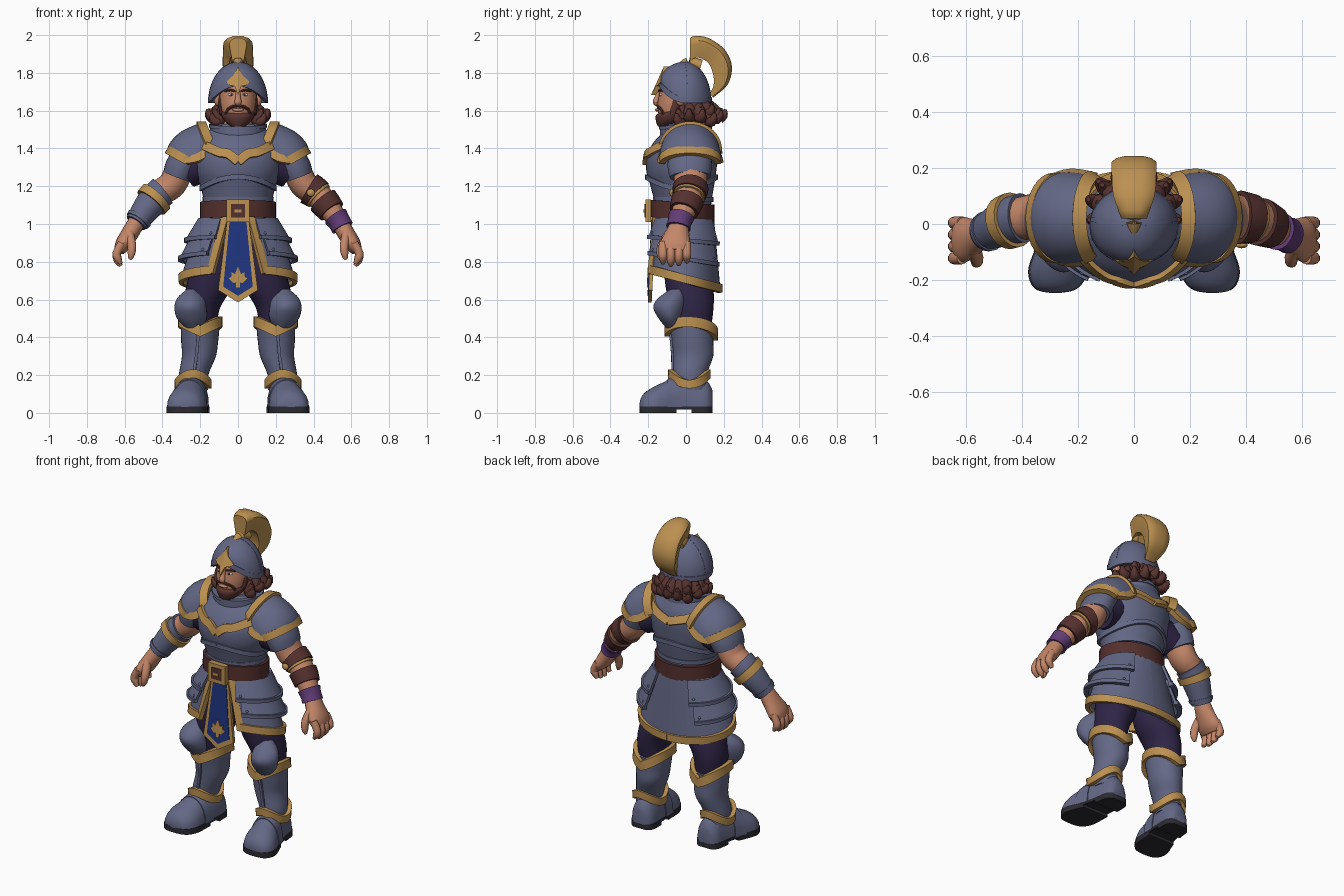
import bpy, bmesh, math, random
from mathutils import Vector, Matrix
from math import sin, cos, pi, radians, sqrt

if "Cube" in bpy.data.objects:
    bpy.data.objects.remove(bpy.data.objects["Cube"])
random.seed(4)
parts = []


def material(name, *rgb):
    m = bpy.data.materials.new(name)
    m.use_nodes = True
    m.diffuse_color = (*rgb, 1)
    m.node_tree.nodes["Principled BSDF"].inputs["Base Color"].default_value = (*rgb, 1)
    return m


steel = material("blue grey steel", .125, .137, .235)
gold = material("gold trim", .5, .28, .08)
skin = material("skin", .55, .24, .14)
leather = material("leather brown", .09, .03, .027)
hair = material("hair brown", .1, .035, .03)
navy = material("navy cloth", .028, .018, .06)
blue = material("blue cloth", .014, .035, .21)
purple = material("purple wrap", .12, .045, .18)
black = material("dark sole", .025, .023, .03)
white = material("eye white", .7, .65, .6)


# ---- helpers ----
def build(name, bm, mat, mirror=False, thick=0):
    bmesh.ops.remove_doubles(bm, verts=bm.verts, dist=1e-5)
    bmesh.ops.recalc_face_normals(bm, faces=bm.faces)
    me = bpy.data.meshes.new(name)
    bm.to_mesh(me)
    bm.free()
    me.materials.append(mat)
    ob = bpy.data.objects.new(name, me)
    bpy.context.scene.collection.objects.link(ob)
    if thick:
        mod = ob.modifiers.new("thickness", 'SOLIDIFY')
        mod.thickness, mod.offset = thick, 0
    if mirror:
        ob.modifiers.new("mirror", 'MIRROR')
    parts.append(ob)


def loft(name, rings, mat, around=True, wrap=False, cap=True, **kw):
    bm = bmesh.new()
    vs = [[bm.verts.new(p) for p in r] for r in rings]
    n = len(vs[0])
    for a, b in zip(vs, vs[1:] + vs[:1] if wrap else vs[1:]):
        for j in range(n if around else n - 1):
            k = (j + 1) % n
            bm.faces.new((a[j], a[k], b[k], b[j]))
    if cap and around and not wrap:
        bm.faces.new(vs[0])
        bm.faces.new(vs[-1])
    build(name, bm, mat, **kw)


def smooth(rows, k=5):
    out, last = [], len(rows) - 1
    for i in range(last):
        quad = rows[max(i - 1, 0)], rows[i], rows[i + 1], rows[min(i + 2, last)]
        for t in (s / k for s in range(k)):
            out.append([q + ((r - p) * t + (2*p - 5*q + 4*r - u) * t*t + (3*q - p - 3*r + u) * t**3) / 2
                        for p, q, r, u in zip(*quad)])
    return out + [list(rows[-1])]


def power(v, p):
    return math.copysign(abs(v) ** p, v)


def column(name, rows, mat, p=1, n=28, **kw):
    """Stacked ovals: z, centre x, centre y, radius x, radius y."""
    angles = [2 * pi * i / n for i in range(n)]
    loft(name, [[(x + rx * power(cos(a), p), y + ry * power(sin(a), p), z) for a in angles]
                for z, x, y, rx, ry in smooth(rows)], mat, **kw)


def limb(name, rows, mat, n=16, k=4, **kw):
    """Tube along a path: x, y, z, radius along y, radius across."""
    rows = smooth(rows, k) if k else rows
    pts, rings = [Vector(r[:3]) for r in rows], []
    for i, r in enumerate(rows):
        t = (pts[min(i + 1, len(pts) - 1)] - pts[max(i - 1, 0)]).normalized()
        u = Vector((0, 1, 0))
        u = (u - t * u.dot(t)).normalized()
        v = t.cross(u)
        rings.append([pts[i] + u * r[3] * cos(2*pi*j/n) + v * r[4] * sin(2*pi*j/n) for j in range(n)])
    loft(name, rings, mat, **kw)


def strap(name, path, mat, w, t, c, closed=False, **kw):
    """Flat band along a path, facing away from centre c."""
    path, rings = [Vector(p) for p in path], []
    m = len(path)
    for i, p in enumerate(path):
        ahead = path[(i + 1) % m] if closed else path[min(i + 1, m - 1)]
        behind = path[i - 1] if closed else path[max(i - 1, 0)]
        d = (ahead - behind).normalized()
        out = p - Vector((c[0], c[1], p.z if c[2] is None else c[2]))
        out = (out - d * out.dot(d)).normalized()
        b, o = d.cross(out) * w / 2, out * t / 2
        rings.append([p - b - o, p + b - o, p + b + o, p - b + o])
    loft(name, rings, mat, wrap=closed, **kw)


def oval(cx, cy, rx, ry, height, n=36):
    return [(cx + rx * cos(a), cy + ry * sin(a), height(a)) for a in (2*pi*i/n for i in range(n))]


def plate(name, outline, mat, t, depth, mirror=True):
    """Outline in x and z, laid on the depth rule and thickened backward."""
    loft(name, [[(x, depth(x, z) + d, z) for x, z in outline] for d in (0, t)], mat, mirror=mirror)


def ball(name, centre, size, mat, mirror=True):
    bm = bmesh.new()
    mat4 = Matrix.Translation(centre) @ Matrix.Diagonal((*size, 1))
    bmesh.ops.create_uvsphere(bm, u_segments=14, v_segments=8, radius=1, matrix=mat4)
    build(name, bm, mat, mirror=mirror)


# ---- boots and legs ----
FOOT = smooth([(.14, .23, .04, .12), (.11, .23, .072, .17), (.03, .235, .08, .2), (-.05, .248, .087, .195),
               (-.12, .263, .1, .162), (-.17, .272, .104, .138), (-.215, .277, .088, .11),
               (-.238, .28, .06, .08), (-.246, .281, .02, .05)], 3)


def foot(name, rows, grow):
    loft(name, [[(x + (w + grow) * cos(a), y, .03 + (h + grow - .03) * max(sin(a), 0) ** .9)
                 for a in (2*pi*i/24 for i in range(24))] for y, x, w, h in rows], steel, mirror=True)


foot("boot_foot", FOOT, 0)
foot("instep_plate", FOOT[8:12], .005)
for name, rows, low in (("boot_heel", FOOT[:7], 0), ("sole_arch", FOOT[6:10], .018), ("sole_front", FOOT[9:], 0)):
    edge = [(x + w + .003, y) for y, x, w, h in rows] + [(x - w - .003, y) for y, x, w, h in rows[::-1]]
    loft(name, [[(x, y, z) for x, y in edge] for z in (low, .035)], black, mirror=True)
column("boot_shaft", [(.12, .235, .03, .075, .085), (.2, .235, .022, .078, .088), (.3, .207, .038, .09, .106),
                      (.38, .203, .035, .098, .11), (.46, .2, .03, .103, .118)], steel, mirror=True)
strap("ankle_trim", oval(.238, .018, .085, .1, lambda a: .18 - .028 * cos(2 * a)), gold,
      .045, .025, (.238, .018, None), True, mirror=True)
strap("boot_cuff", oval(.2, .028, .104, .128, lambda a: .422 + .06 * abs(cos(a)) - .01 * sin(a)), gold,
      .055, .026, (.2, .028, None), True, mirror=True)
strap("shin_ridge", [(.235, -.07, .2), (.22, -.072, .3), (.21, -.083, .42)], steel, .016, .012,
      (.215, .03, None), mirror=True)
column("knee_guard", [(.45, .235, -.07, .04, .035), (.5, .245, -.085, .078, .06), (.56, .252, -.09, .084, .083),
                      (.61, .25, -.075, .07, .07), (.655, .245, -.05, .025, .03)], steel, p=1.15, mirror=True)
column("trouser_leg", [(.43, .2, .03, .085, .1), (.55, .195, .03, .098, .115), (.65, .16, .02, .118, .125),
                       (.75, .135, .0, .115, .115), (.9, .1, -.01, .09, .1)], navy, mirror=True)


# ---- skirt, hip plates and tabard ----
def skirt(a, t, off=0):
    rx, ry = .185 + .117 * t ** .9 + off, .15 + .037 * t + off
    return (rx * cos(a), -.01 + ry * sin(a), 1.04 + (.69 - .055 * sin(a) - 1.04) * t)


def span(lo, hi, n=20):
    return [lo + (hi - lo) * i / n for i in range(n + 1)]


def opening(t):
    return -math.acos((.065 + .075 * t) / (.185 + .117 * t ** .9))


axis = (0, -.01, None)
loft("skirt", [[skirt(a, t) for a in span(opening(t), pi / 2)] for t in span(0, 1, 8)], steel,
     around=False, mirror=True, thick=.014)
strap("skirt_hem", [skirt(a, .94, .006) for a in span(opening(1), pi / 2)], gold, .045, .025, axis, mirror=True)
strap("skirt_front_trim", [skirt(opening(t), t, .006) for t in span(0, 1, 8)], gold, .04, .025, axis, mirror=True)
for name, lo, hi, t0, t1 in (("lower_hip_plate", -58, 55, .25, .66), ("upper_hip_plate", -64, 60, .04, .38)):
    lo, hi = radians(lo), radians(hi)
    loft(name, [[skirt(a, t, .012 + .028 * (t - t0) / (t1 - t0)) for a in span(lo, hi)]
                for t in span(t0, t1, 5)], steel, around=False, mirror=True, thick=.016)
    strap(name + "_rim", [skirt(a, t1 - .02, .04) for a in span(lo, hi)], steel, .022, .028, axis, mirror=True)
    for a in (lo + .12, hi - .12):
        ball("hip_rivet", skirt(a, t1 - .09, .04), (.008, .008, .008), steel)


def hang(x, z):
    return -.18 - .05 * (1.02 - z)


plate("tabard_border", [(0, 1.04), (.055, 1.04), (.105, .65), (0, .585)], gold, .02, hang)
plate("tabard_cloth", [(0, 1.04), (.042, 1.04), (.078, .668), (0, .62)], blue, .008, lambda x, z: hang(x, z) - .004)
plate("leaf_ornament", [(0, .775), (.016, .735), (.036, .745), (.034, .722), (.05, .712), (.026, .688),
                        (.01, .69), (.01, .665), (0, .665)], gold, .008, lambda x, z: hang(x, z) - .01)
strap("belt", oval(0, -.02, .186, .155, lambda a: 1.07 - .012 * sin(a)), leather, .09, .03, (0, -.02, None), True)
for name, s, mat, y in (("buckle", .06, gold, -.215), ("buckle_inset", .036, leather, -.219)):
    plate(name, [(0, 1.07 - s), (s, 1.07 - s), (s, 1.07 + s), (0, 1.07 + s)], mat, .03, lambda x, z: y)
plate("buckle_prong", [(0, 1.062), (.018, 1.062), (.018, 1.078), (0, 1.078)], gold, .01, lambda x, z: -.224)

# ---- torso ----
TORSO = [(1, 0, -.01, .17, .14), (1.1, 0, -.015, .176, .148), (1.2, 0, -.02, .2, .168), (1.28, 0, -.025, .228, .185),
         (1.36, 0, -.02, .236, .188), (1.43, 0, -.005, .22, .168), (1.49, 0, .01, .16, .13), (1.53, 0, .01, .12, .11)]
column("breastplate", TORSO, steel, n=36)


def on_torso(x, z, side):
    _, _, cy, rx, ry = min(smooth(TORSO, 8), key=lambda r: abs(r[0] - z))
    return (x, cy + side * (ry + .006) * sqrt(max(0, 1 - (x / rx) ** 2)), z)


for name, side, pts in (("chest_chevron", -1, [(.19, 1.42), (.1, 1.38), (.05, 1.37), (0, 1.33)]),
                        ("back_chevron", 1, [(.18, 1.45), (.1, 1.42), (.05, 1.405), (0, 1.39)])):
    strap(name, [on_torso(x, z, side) for x, z in smooth(pts)], gold, .048, .022, (0, 0, 1.3), mirror=True)
for side in (-1, 1):
    strap("chest_lower_rim", [on_torso(.197 * sin(a), 1.25 - .062 * sin(a) ** 2, side) for a in span(0, pi / 2, 14)],
          steel, .026, .016, (0, -.02, None), mirror=True)
strap("waist_rim", oval(0, -.015, .179, .152, lambda a: 1.13), steel, .025, .016, (0, -.015, None), True)
strap("collar", oval(0, 0, .137, .128, lambda a: 1.49 + .012 * sin(a)), steel, .075, .02, (0, 0, None), True)
strap("collar_rim", oval(0, 0, .14, .131, lambda a: 1.52 + .012 * sin(a)), steel, .018, .026, (0, 0, None), True)

# ---- shoulders ----
ARCS = smooth([(.145, 1.4, .05, .127, .142), (.2, 1.36, .094, .122, .153), (.24, 1.345, .112, .08, .155),
               (.275, 1.34, .088, .048, .146)], 3)


def shoulder(row, a):
    x, z, tx, tz, d = row
    return (x + tx * cos(a), .022 + d * sin(a), z + tz * cos(a))


sweep, core = span(-1.65, 1.65), (.2, .022, 1.3)
loft("pauldron", [[shoulder(r, a) for a in sweep] for r in ARCS], steel, around=False, mirror=True, thick=.02)
for name, row, w in (("pauldron_inner_trim", ARCS[0], .05), ("pauldron_outer_trim", ARCS[-1], .045)):
    strap(name, [shoulder(row, a) for a in sweep], gold, w, .032, core, mirror=True)
for a in (-1.6, 1.6):
    strap("pauldron_side_trim", [shoulder(r, a) for r in ARCS], gold, .042, .03, core, mirror=True)
limb("shoulder_lining", [(.16, 0, 1.33, .11, .1), (.27, .02, 1.28, .095, .09)], navy, mirror=True)
limb("upper_arm_plate", [(.26, .02, 1.38, .12, .08), (.3, .02, 1.3, .117, .086), (.32, .022, 1.25, .108, .079)],
     steel, n=24, mirror=True)

# ---- arms and hands ----
ARM = smooth([(.3, .02, 1.32, .09, .075), (.345, .025, 1.215, .086, .075), (.41, .02, 1.165, .076, .07),
              (.47, 0, 1.1, .07, .066), (.54, -.035, 1.005, .05, .047)], 6)
limb("arm", ARM, skin, k=0, mirror=True)


def cuff(name, side, first, last, grow, mat):
    limb(name, [(side * x, y, z, a + grow, b + grow) for x, y, z, a, b in ARM[first:last + 1]], mat, k=0, n=20)


cuff("vambrace", -1, 11, 24, .012, steel)
cuff("vambrace_end", -1, 22, 23, .018, steel)
cuff("vambrace_gold_ring", -1, 14, 17, .026, gold)
for name, first, last, grow, mat in (("elbow_wrap", 9, 13, .015, leather), ("elbow_wrap_rim", 13, 14, .009, gold),
                                     ("forearm_wrap", 16, 20, .014, leather)):
    cuff(name, 1, first, last, grow, mat)
limb("wrist_wrap", [(.517, -.025, 1.04, .07, .066), (.537, -.034, 1.01, .063, .06), (.553, -.041, .98, .066, .06)],
     purple, n=20, mirror=False)
ball("arm_buckle", (.385, -.075, 1.165), (.022, .012, .02), gold, mirror=False)
limb("palm", [(.537, -.033, 1.01, .048, .045), (.572, -.045, .95, .064, .046), (.61, -.056, .89, .083, .042),
              (.63, -.06, .855, .07, .028)], skin, mirror=True)
for i in range(4):
    y, drop = -.122 + .042 * i, (.012, 0, .004, .018)[i]
    limb("finger_%d" % (i + 1), [(.615, y, .9, .022, .022), (.642, y, .845, .023, .023),
                                 (.636, y, .805 + drop, .021, .021), (.62, y, .778 + drop, .01, .01)],
         skin, n=10, mirror=True)
limb("thumb", [(.575, -.085, .95, .028, .025), (.562, -.125, .885, .026, .024), (.565, -.135, .84, .021, .02),
               (.572, -.137, .812, .009, .009)], skin, n=10, mirror=True)

# ---- head and face ----
column("neck", [(1.44, 0, .01, .085, .085), (1.6, 0, -.01, .078, .08)], skin)
column("head", [(1.525, 0, -.09, .04, .04), (1.56, 0, -.07, .073, .072), (1.62, 0, -.05, .092, .1),
                (1.68, 0, -.04, .096, .105), (1.76, 0, -.03, .094, .1), (1.8, 0, -.02, .07, .08)], skin)
limb("nose", [(0, -.14, 1.705, .01, .012), (0, -.152, 1.67, .014, .014), (0, -.16, 1.645, .016, .02),
              (0, -.15, 1.632, .01, .012)], skin, n=10)
ball("ear", (.108, -.03, 1.66), (.02, .025, .035), skin)
ball("eye", (.036, -.132, 1.685), (.017, .009, .008), white)
ball("pupil", (.035, -.138, 1.685), (.007, .005, .007), black)
limb("eyebrow", [(.014, -.143, 1.702, .006, .005), (.04, -.137, 1.709, .007, .006), (.068, -.117, 1.702, .005, .004)],
     hair, n=8, mirror=True)
column("beard", [(1.515, 0, -.11, .035, .038), (1.54, 0, -.09, .066, .068), (1.57, 0, -.067, .086, .094),
                 (1.59, 0, -.052, .092, .09), (1.6, 0, -.045, .09, .08)], hair)
limb("moustache", [(0, -.15, 1.626, .008, .007), (.03, -.147, 1.621, .008, .008), (.054, -.13, 1.605, .008, .008),
                   (.064, -.118, 1.58, .008, .008)], hair, n=8, mirror=True)
limb("sideburn", [(.092, -.04, 1.7, .018, .008), (.094, -.05, 1.64, .022, .01), (.085, -.07, 1.58, .02, .012)],
     hair, n=8, mirror=True)
ball("lower_lip", (0, -.152, 1.604), (.032, .012, .009), skin, mirror=False)

# ---- hair curls ----
column("hair_mass", [(1.52, 0, .05, .09, .07), (1.57, 0, .045, .12, .1), (1.68, 0, .035, .112, .09)], hair)
for layer, reach in enumerate((.128, .148)):
    for a in span(-.5, pi / 2, 5):
        r, z = reach + random.uniform(-.01, .01), 1.622 - .025 * layer + random.uniform(-.015, .015)
        path = [(.09, .04, .016), (r - .03, -.01, .034), (r - .01, -.045, .032), (r + .018, -.03, .022),
                (r + .026, .0, .008)]
        limb("hair_curl", [(d * .95 * cos(a), .03 + d * sin(a), z + h, q, q) for d, h, q in path],
             hair, n=10, k=3, mirror=True)


# ---- helmet and crest ----
def rim(a):
    return 1.645 + .095 * max(0, -sin(a)) ** 2


def dome(a, e):
    return (.152 * cos(a) * cos(e), -.004 + .133 * sin(a) * cos(e), rim(a) + (1.853 - rim(a)) * sin(e))


loft("helmet", [[dome(2 * pi * i / 36, e) for i in range(36)] for e in span(0, pi / 2, 10)], steel,
     cap=False, thick=.012)
strap("helmet_rim", [dome(2 * pi * i / 36, .05) for i in range(36)], steel, .03, .016, (0, -.01, None), True)
strap("helmet_side_seam", [dome(.15, e) for e in span(.1, 1.4, 8)], steel, .016, .014, (0, -.01, 1.68), mirror=True)
plate("brow_guard", [(0, 1.835), (.022, 1.79), (.062, 1.752), (.045, 1.735), (.018, 1.73), (0, 1.682)],
      gold, .03, lambda x, z: -.182 + .45 * (z - 1.69) + .3 * x)
CREST = [(.02, 1.985, .02, 1.86, .046, .03), (.05, 1.997, .04, 1.875, .056, .034), (.12, 1.985, .07, 1.88, .075, .04),
         (.205, 1.925, .12, 1.85, .08, .045), (.244, 1.835, .145, 1.785, .08, .045),
         (.222, 1.74, .145, 1.73, .065, .04), (.145, 1.67, .125, 1.69, .035, .025)]
rings = []
for yo, zo, yi, zi, wo, wi in smooth(CREST):
    profile = [(wi, 1), (wo * .97, .36), (wo, .22), (wo * .8, .09), (wo * .4, .01)]
    half = [(w, yo + (yi - yo) * f, zo + (zi - zo) * f) for w, f in profile]
    rings.append([(-x, y, z) for x, y, z in half] + half[::-1])
loft("helmet_crest", rings, gold)
limb("crest_base", [(0, -.03, 1.842, .015, .016), (0, .02, 1.855, .03, .03), (0, .08, 1.84, .03, .038)], gold)

# ---- apply modifiers and shade ----
for ob in list(bpy.context.selected_objects):
    ob.select_set(False)
for ob in parts:
    ob.select_set(True)
bpy.context.view_layer.objects.active = parts[0]
bpy.ops.object.convert(target='MESH')
bpy.ops.object.shade_smooth_by_angle(angle=radians(40))
